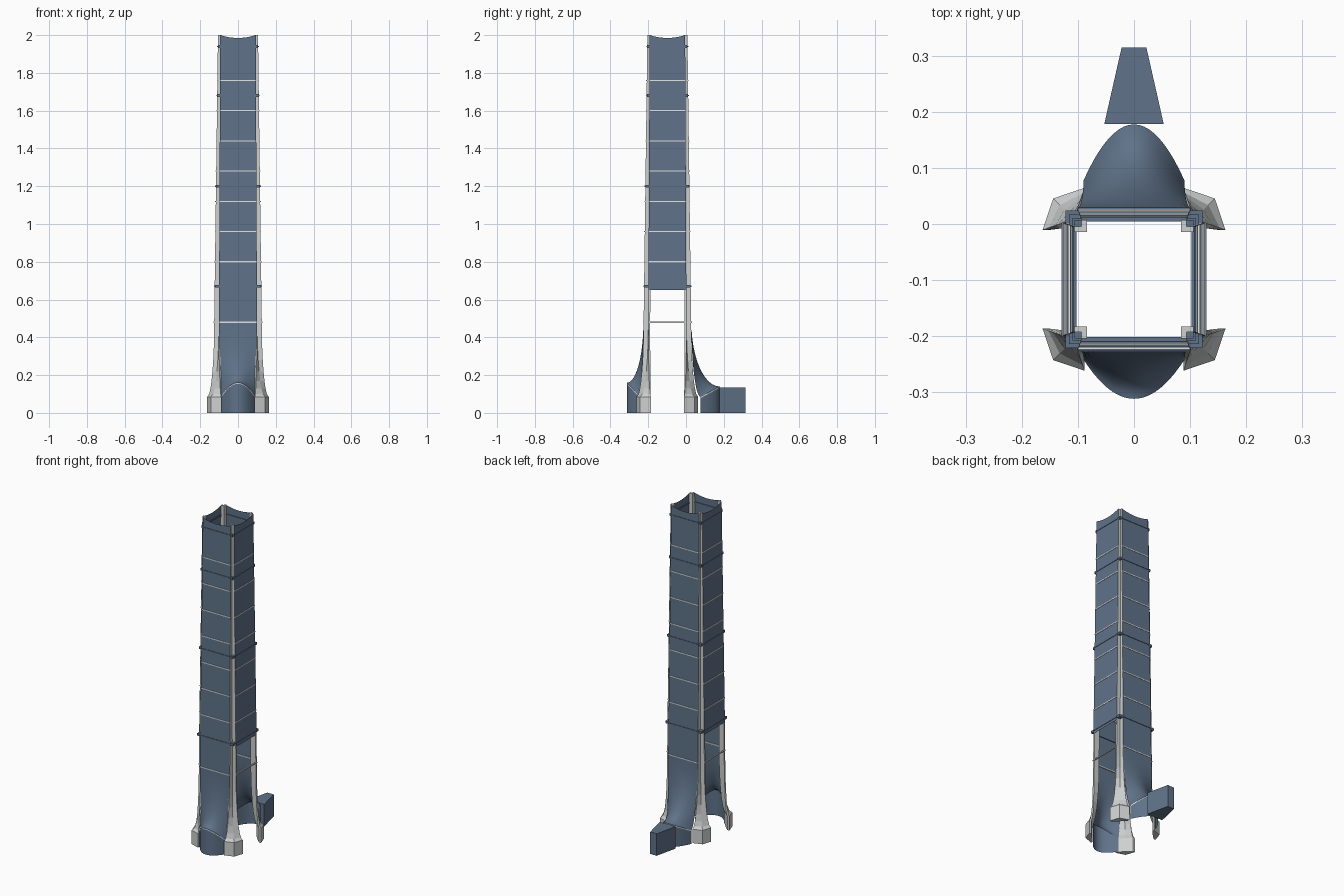
import bpy, bmesh, math
from mathutils import Matrix, Vector

if "Cube" in bpy.data.objects:
    bpy.data.objects.remove(bpy.data.objects["Cube"])

YC = -0.0985          # tower axis in y
BASE, TOP = 0.48, 2.0  # straight shaft range


def material(name, rgb):
    m = bpy.data.materials.new(name)
    m.use_nodes = True
    m.diffuse_color = (*rgb, 1)
    m.node_tree.nodes["Principled BSDF"].inputs["Base Color"].default_value = (*rgb, 1)
    return m


GLASS = material("blue_grey_glass", (0.115, 0.17, 0.25))
STONE = material("pale_grey_frame", (0.62, 0.64, 0.64))
LINE = material("white_floor_line", (0.8, 0.82, 0.83))


def finish(name, bm, mat, smooth=False):
    bmesh.ops.recalc_face_normals(bm, faces=bm.faces)
    me = bpy.data.meshes.new(name)
    bm.to_mesh(me)
    bm.free()
    me.materials.append(mat)
    ob = bpy.data.objects.new(name, me)
    bpy.context.scene.collection.objects.link(ob)
    if smooth:
        bpy.ops.object.select_all(action='DESELECT')
        ob.select_set(True)
        bpy.context.view_layer.objects.active = ob
        bpy.ops.object.shade_smooth_by_angle(angle=math.radians(35))
    return ob


def loft(rows, closed=False, caps=False):
    """Skin a list of equal-length point rows."""
    bm = bmesh.new()
    grid = [[bm.verts.new(p) for p in row] for row in rows]
    n = len(grid[0])
    for a, b in zip(grid, grid[1:]):
        for i in range(n if closed else n - 1):
            j = (i + 1) % n
            bm.faces.new((a[i], a[j], b[j], b[i]))
    if caps:
        bm.faces.new(grid[0])
        bm.faces.new(grid[-1])
    return bm


def frac(z):
    return (z - BASE) / (TOP - BASE)


def half(z):   # distance from the axis to the glass
    return 0.126 - 0.02 * frac(z)


def notch(z):  # half width of the glass, also the corner recess
    return 0.101 - 0.007 * frac(z)


# side frames: local x runs along the face, local -y points outward
def side(angle):
    return Matrix.Translation((0, YC, 0)) @ Matrix.Rotation(angle, 4, 'Z')


SIDES = {"front": 0, "left": math.pi / 2, "back": math.pi, "right": -math.pi / 2}
STEPS = [i / 10 - 1 for i in range(21)]


def band(name, z, tall, proud, mat, m):
    bm = bmesh.new()
    bmesh.ops.create_cube(bm, size=1)
    bm.transform(m @ Matrix.Translation((0, -half(z) + 0.002 - proud / 2, z))
                 @ Matrix.Diagonal((2 * notch(z), proud + 0.004, tall, 1)))
    finish(name, bm, mat)


for label, angle in SIDES.items():
    m = side(angle)
    # curtain wall with a dipping crown
    low = BASE if label in ("front", "back") else 0.65
    rows = []
    for k in (0, 0.5, 1):
        row = []
        for u in STEPS:
            z = low + (TOP - 0.015 * (1 - u * u) - low) * k
            row.append(m @ Vector((notch(z) * u, -half(z) - 0.001, z)))
        rows.append(row)
    finish(label + "_glass_wall", loft(rows), GLASS)

    # floor lines and ledges
    for z in [BASE] + [0.8 + 0.16 * i for i in range(7)]:
        band(label + "_floor_line", z, 0.006, 0.003, LINE, m)
    for z in (0.67, 1.2, 1.68, 1.94):
        band(label + "_ledge", z, 0.007, 0.004, GLASS, m)


# flared skirts, curved lobby walls and their rims
def skirt(label, reach, drop, peak):
    m = side(SIDES[label])

    def edge(u, grow=0.0):
        return Vector((0.09 * u, -reach + drop * u * u - grow,
                       peak - (peak - 0.085) * u * u))

    rows = []
    for k in range(13):
        a = math.pi / 2 * k / 12
        row = []
        for u in STEPS:
            e = edge(u)
            t, out = math.sin(a), 1 - math.cos(a)
            h = half(BASE) + 0.001
            row.append(m @ Vector((notch(BASE) * u + (e.x - notch(BASE) * u) * t,
                                   -h + (e.y + h) * out,
                                   BASE + (e.z - BASE) * t)))
        rows.append(row)
    finish(label + "_flared_skirt", loft(rows), GLASS, True)

    wall = [[m @ edge(u) for u in STEPS],
            [m @ Vector((edge(u).x, edge(u).y, 0)) for u in STEPS]]
    finish(label + "_lobby_wall", loft(wall), GLASS, True)

    rim = [[m @ (edge(u, 0.002) + Vector((0, 0, dz))) for u in STEPS]
           for dz in (-0.006, 0.0)]
    finish(label + "_lobby_rim", loft(rim), LINE)


skirt("front", 0.213, 0.07, 0.16)
skirt("back", 0.276, 0.1, 0.14)


# corner columns: faceted foot sweeping into a recessed shaft
def column_row(z):
    h, n = half(max(z, BASE)), notch(max(z, BASE))
    i = n - 0.01
    shaft = [(n, h), (n, n), (h, n), (h, i), (i, i), (i, h)]
    foot = [(0.088, 0.163), (0.144, 0.144), (0.163, 0.088),
            (0.15, 0.088), (0.118, 0.118), (0.088, 0.15)]
    t = min(1, max(0, (BASE - z) / (BASE - 0.085)))
    w = 1 - math.sqrt(1 - t * t)
    return [(s[0] + (f[0] - s[0]) * w, s[1] + (f[1] - s[1]) * w, z)
            for s, f in zip(shaft, foot)]


heights = [0, 0.085, 0.1, 0.13, 0.17, 0.22, 0.28, 0.35, 0.42, BASE, 1.2, TOP]
for sx, xn in ((1, "left"), (-1, "right")):
    for sy, yn in ((-1, "front"), (1, "back")):
        m = Matrix.Translation((0, YC, 0)) @ Matrix.Diagonal((sx, sy, 1, 1))
        bm = loft([column_row(z) for z in heights], True, True)
        bm.transform(m)
        finish(f"{yn}_{xn}_column", bm, STONE)
        # dark brackets in the corner recess
        for z in (0.67, 1.2, 1.68, 1.94):
            bm = bmesh.new()
            bmesh.ops.create_cube(bm, size=1)
            s = half(z) - notch(z) + 0.002
            c = (half(z) + notch(z)) / 2 - 0.002
            bm.transform(m @ Matrix.Translation((c, c, z))
                         @ Matrix.Diagonal((s, s, 0.014, 1)))
            finish(f"{yn}_{xn}_bracket", bm, GLASS)

# tapered rear annex
plan = [(-0.053, 0.178), (0.053, 0.178), (0.022, 0.315), (-0.022, 0.315)]
annex = loft([[(x, y, z) for x, y in plan] for z in (0, 0.135)], True, True)
finish("rear_annex", annex, GLASS)
